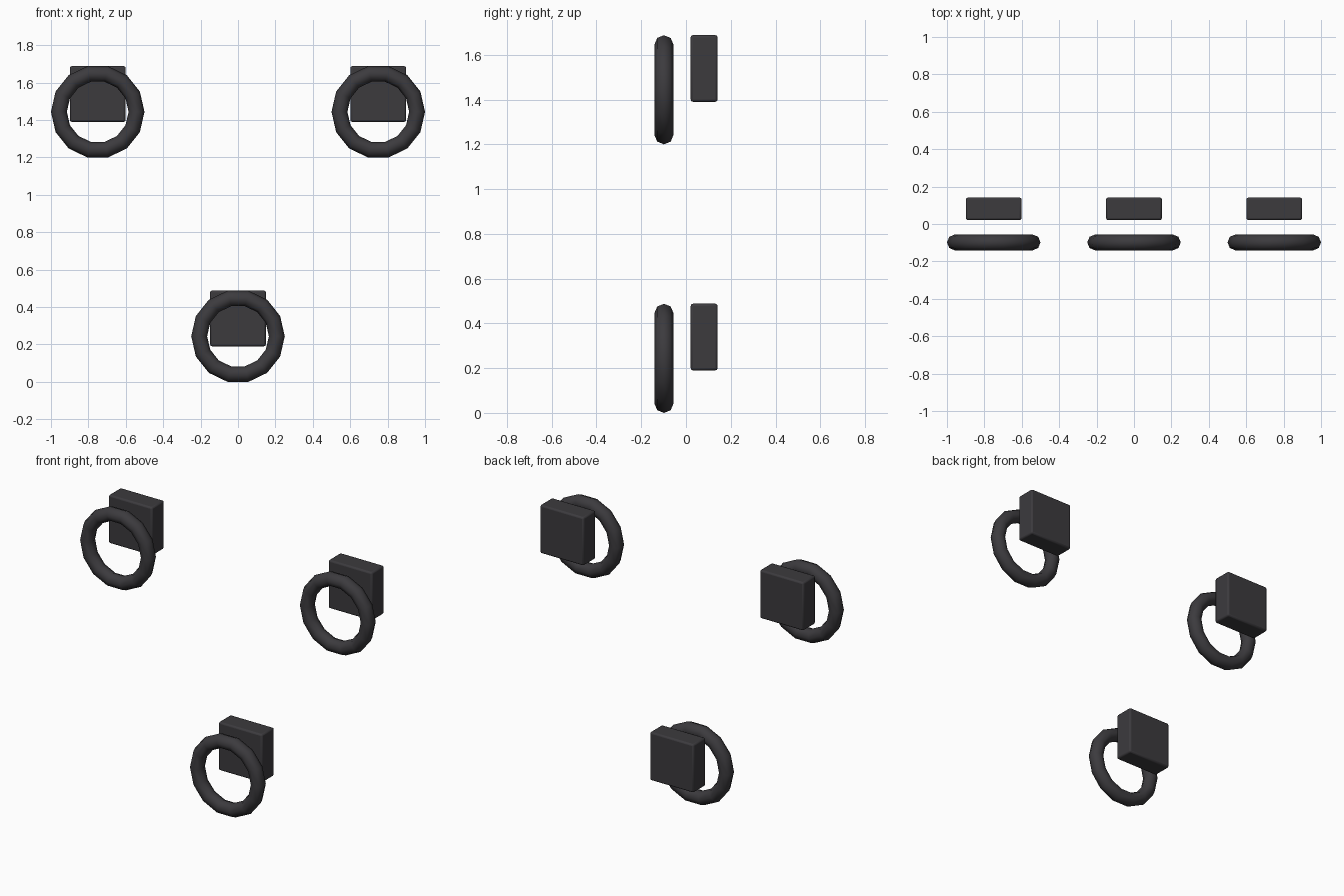
import bpy
from math import radians

if "Cube" in bpy.data.objects:
    bpy.data.objects.remove(bpy.data.objects["Cube"])

mat = bpy.data.materials.new("dark_grey")
mat.diffuse_color = (0.045, 0.043, 0.048, 1)
mat.use_nodes = True
mat.node_tree.nodes["Principled BSDF"].inputs["Base Color"].default_value = mat.diffuse_color


def finish(obj, name):
    obj.name = name
    obj.data.materials.append(mat)
    bpy.ops.object.shade_smooth_by_angle(angle=radians(50))


def ring(name, x, z):
    # 14-sided ring standing upright, facing the front
    bpy.ops.mesh.primitive_torus_add(
        major_segments=14, minor_segments=8, major_radius=0.2075,
        minor_radius=0.0425, location=(x, -0.0985, z), rotation=(radians(90), 0, 0))
    finish(bpy.context.object, name)


def block(name, x, z):
    # Square block with softened edges behind the ring
    bpy.ops.mesh.primitive_cube_add(size=1, location=(x, 0.081, z))
    obj = bpy.context.object
    obj.scale = (0.298, 0.12, 0.298)
    bpy.ops.object.transform_apply(location=False, rotation=False, scale=True)
    bevel = obj.modifiers.new("soft_edges", 'BEVEL')
    bevel.width = 0.01
    bevel.segments = 2
    finish(obj, name)


# One lower and two upper ring-and-block pairs
for side, x, base in (("left", -0.75, 1.2), ("right", 0.75, 1.2), ("lower", 0, 0)):
    ring(side + "_ring", x, base + 0.2437)
    block(side + "_block", x, base + 0.339)
